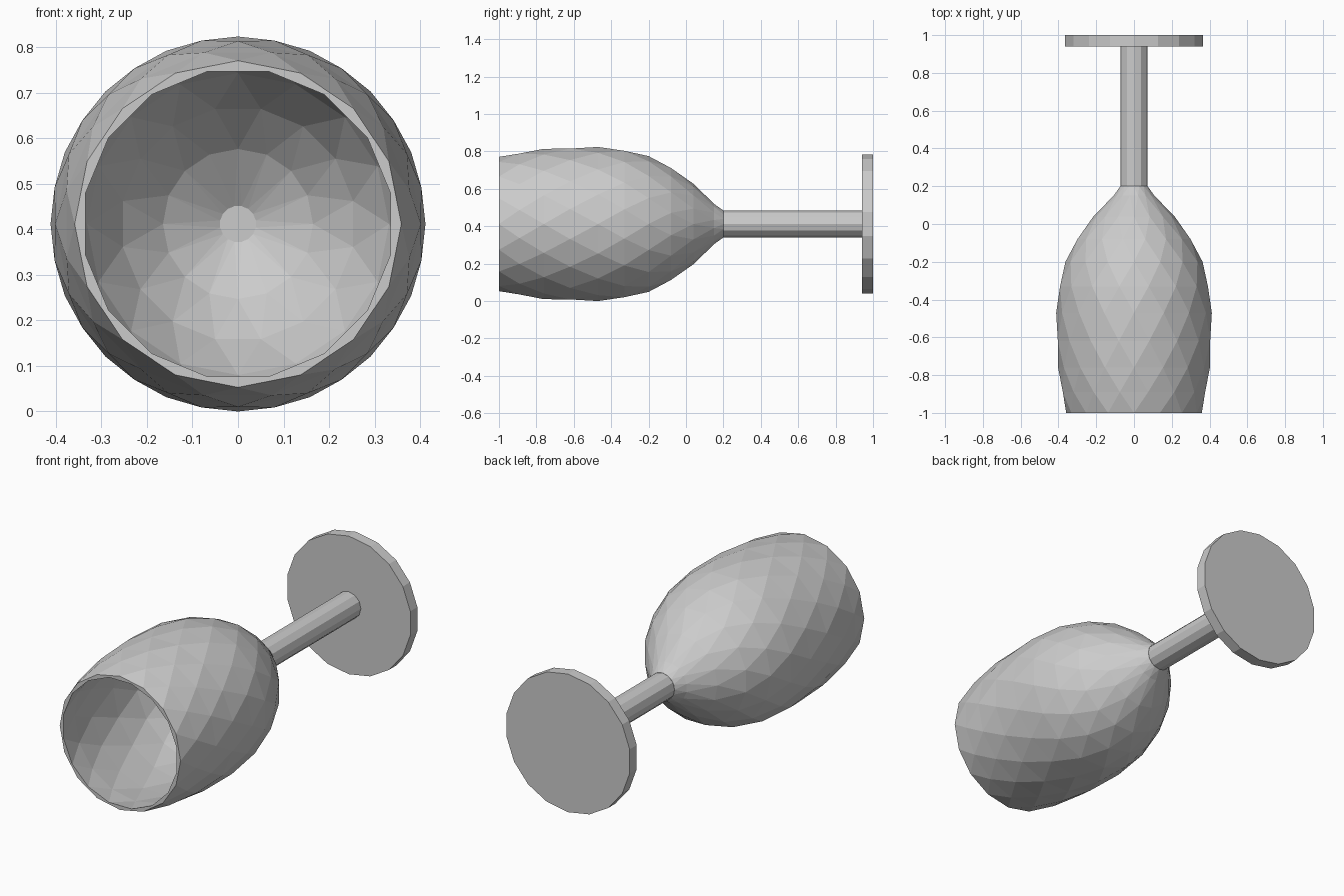
import bpy, bmesh, math

if "Cube" in bpy.data.objects:
    bpy.data.objects.remove(bpy.data.objects["Cube"])

AXIS_Z = 0.412   # the goblet lies along y at this height


def lathe(name, profile, sides, stagger=False, cap_start=False, cap_end=False):
    """Spin (y, radius) points about the goblet's axis; stagger gives facets."""
    bm = bmesh.new()
    step = 2 * math.pi / sides
    rings = []
    for i, (y, r) in enumerate(profile):
        turn = step / 2 * (i % 2) if stagger else 0
        rings.append([bm.verts.new((r * math.sin(k * step + turn), y,
                                    AXIS_Z + r * math.cos(k * step + turn)))
                      for k in range(sides)])
    for i, (a, b) in enumerate(zip(rings, rings[1:])):
        for k in range(sides):
            n = (k + 1) % sides
            if not stagger:
                bm.faces.new((a[k], a[n], b[n], b[k]))
            elif i % 2 == 0:
                bm.faces.new((a[k], a[n], b[k]))
                bm.faces.new((a[n], b[n], b[k]))
            else:
                bm.faces.new((a[k], a[n], b[n]))
                bm.faces.new((a[k], b[n], b[k]))
    if cap_start:
        bm.faces.new(rings[0])
    if cap_end:
        bm.faces.new(rings[-1])
    bmesh.ops.recalc_face_normals(bm, faces=bm.faces)
    mesh = bpy.data.meshes.new(name)
    bm.to_mesh(mesh)
    bm.free()
    obj = bpy.data.objects.new(name, mesh)
    bpy.context.collection.objects.link(obj)
    return obj


# Bowl: outside from the stem to the rim, then back down the inside
outside = [(0.20, 0.072), (0.15, 0.11), (0.04, 0.215), (-0.08, 0.305),
           (-0.20, 0.363), (-0.33, 0.399), (-0.47, 0.412), (-0.62, 0.411),
           (-0.76, 0.402), (-0.89, 0.384), (-1.00, 0.359)]
inside = [(-1.00, 0.342), (-0.87, 0.362), (-0.70, 0.384), (-0.50, 0.391),
          (-0.33, 0.376), (-0.18, 0.332), (-0.05, 0.258), (0.05, 0.165),
          (0.13, 0.04)]
# the narrow end is closed at both the inner floor and the stem joint
lathe("bowl", outside + inside, 16, stagger=True, cap_start=True, cap_end=True)

# Stem: slim straight rod
lathe("stem", [(0.20, 0.072), (0.94, 0.072)], 12)

# Foot: flat disc
lathe("foot", [(0.94, 0.371), (1.00, 0.371)], 18, cap_start=True, cap_end=True)
